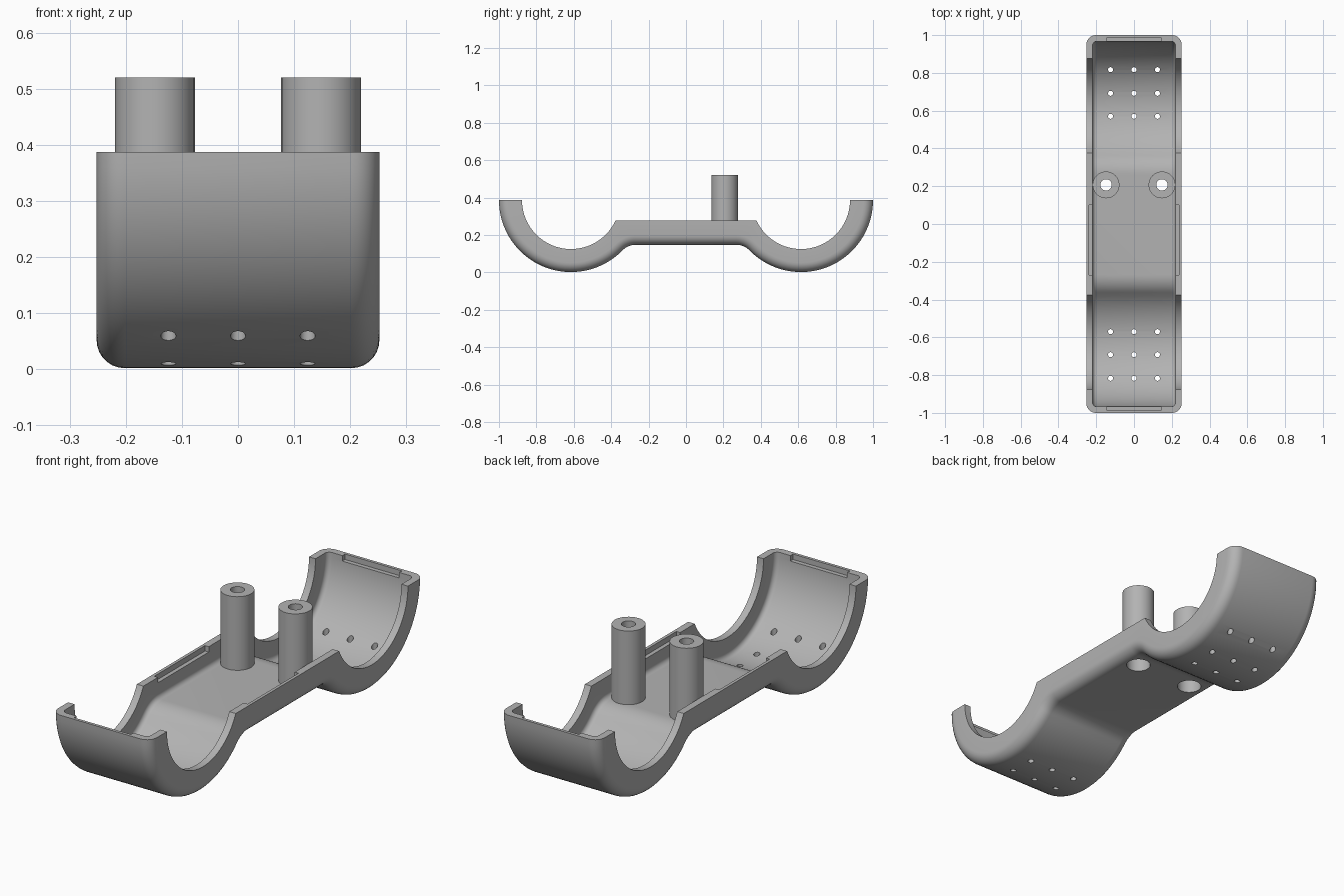
import bpy, bmesh
from math import sin, cos, pi, atan2, sqrt
from mathutils import Vector, Matrix

cube = bpy.data.objects.get("Cube")
if cube:
    bpy.data.objects.remove(cube)

grey = bpy.data.materials.new("plain grey")
grey.use_nodes = True
colour = (0.45, 0.45, 0.45, 1)
grey.diffuse_color = colour
grey.node_tree.nodes["Principled BSDF"].inputs["Base Color"].default_value = colour

HALF_W, WALL = 0.252, 0.033
R_OUT, R_RIM, CY, CZ = 0.385, 0.262, 0.615, 0.387
FLOOR, RIM = 0.148, 0.279
FILLET = 0.1
POST_X, POST_Y = 0.148, 0.207


def make_object(name, bm):
    bmesh.ops.recalc_face_normals(bm, faces=bm.faces[:])
    mesh = bpy.data.meshes.new(name)
    bm.to_mesh(mesh)
    bm.free()
    mesh.materials.append(grey)
    obj = bpy.data.objects.new(name, mesh)
    bpy.context.collection.objects.link(obj)
    return obj


def smooth(obj):
    bpy.ops.object.select_all(action='DESELECT')
    obj.select_set(True)
    bpy.context.view_layer.objects.active = obj
    bpy.ops.object.shade_smooth_by_angle(angle=0.6)


def stations():
    """Outer point, inward normal and rim point along the length, +y end to -y end."""
    centre = Vector((CY, CZ))
    fz = FLOOR - FILLET
    fy = CY - sqrt((R_OUT + FILLET) ** 2 - (CZ - fz) ** 2)
    turn = atan2(CZ - fz, fy - CY)
    half = []
    # cradle arc
    for i in range(33):
        a = -turn * i / 32
        d = Vector((cos(a), sin(a)))
        half.append((centre + d * R_OUT, -d, centre + d * R_RIM))
    # blend from the cradle into the flat middle, with the rim corner half way
    corner = pi + atan2(CZ - RIM, sqrt(R_RIM ** 2 - (CZ - RIM) ** 2))
    corner_y = CY + R_RIM * cos(corner)
    start = atan2(CZ - fz, CY - fy)
    for j in range(1, 9):
        a = start + (pi / 2 - start) * j / 8
        n = Vector((cos(a), sin(a)))
        if j <= 4:
            b = (2 * pi - turn) + (corner - 2 * pi + turn) * j / 4
            rim = centre + Vector((cos(b), sin(b))) * R_RIM
        else:
            rim = Vector((corner_y + (fy - corner_y) * (j - 4) / 4, RIM))
        half.append((Vector((fy, fz)) + n * FILLET, n, rim))
    flip = [tuple(Vector((-v.x, v.y)) for v in s) for s in reversed(half)]
    return half + flip


def u_section(o, n, rim, x, depth, r):
    """One U-shaped line across the width with rounded lower corners."""
    side = [(x, rim)]
    for k in range(8):
        a = pi / 2 * k / 7
        side.append((x - r + r * cos(a), o + n * (depth + r - r * sin(a))))
    pts = side + [(-px, p) for px, p in reversed(side)]
    return [Vector((px, p.x, p.y)) for px, p in pts]


# Tray: a U section swept along the double cradle
bm = bmesh.new()
rows = []
for o, n, rim in stations():
    outer = u_section(o, n, rim, HALF_W, 0, 0.05)
    inner = u_section(o, n, rim, HALF_W - WALL, WALL, 0.022)
    rows.append([bm.verts.new(p) for p in outer + inner[::-1]])
count = len(rows[0])
for a, b in zip(rows, rows[1:]):
    for k in range(count):
        m = (k + 1) % count
        bm.faces.new((a[k], a[m], b[m], b[k]))
for row in (rows[0], rows[-1]):
    for k in range(count // 2 - 1):
        bm.faces.new((row[k], row[k + 1], row[count - 2 - k], row[count - 1 - k]))
tray = make_object("tray", bm)

# Cutters: drain holes, screw openings and recesses in the rims
bm = bmesh.new()


def drill(x, y, r, z0, z1, sides):
    bmesh.ops.create_cone(bm, cap_ends=True, segments=sides, radius1=r, radius2=r,
                          depth=z1 - z0,
                          matrix=Matrix.Translation((x, y, (z0 + z1) / 2)))


def box(centre, size):
    bmesh.ops.create_cube(bm, size=1, matrix=Matrix.Translation(centre)
                          @ Matrix.Diagonal((*size, 1)))


for s in (-1, 1):
    for y in (0.57, 0.692, 0.817):
        for x in (-0.124, 0, 0.124):
            drill(x, s * y, 0.0135, -0.05, 0.2, 16)
    drill(s * POST_X, POST_Y, 0.053, 0.1, 0.24, 32)
    box((0, s * 0.965, CZ), (0.29, 0.042, 0.05))
    box((s * 0.217, -0.085, RIM), (0.042, 0.37, 0.05))
cutter = make_object("cutter", bm)
cutter.hide_render = True

cut = tray.modifiers.new("openings", 'BOOLEAN')
cut.operation, cut.solver, cut.object = 'DIFFERENCE', 'EXACT', cutter
bpy.context.view_layer.objects.active = tray
bpy.ops.object.modifier_apply(modifier=cut.name)
bpy.data.objects.remove(cutter)
smooth(tray)

# Screw posts: hollow turned columns with a wide bore from below
bore = [(0.071, 0.16), (0.071, 0.52), (0.03, 0.52), (0.03, 0.42), (0.053, 0.42), (0.053, 0.16)]
for s, side in ((1, "left"), (-1, "right")):
    bm = bmesh.new()
    rings = []
    for i in range(32):
        a = 2 * pi * i / 32
        rings.append([bm.verts.new((s * POST_X + r * cos(a), POST_Y + r * sin(a), z))
                      for r, z in bore])
    for i in range(32):
        a, b = rings[i], rings[(i + 1) % 32]
        for k in range(len(bore)):
            m = (k + 1) % len(bore)
            bm.faces.new((a[k], a[m], b[m], b[k]))
    smooth(make_object("screw_post_" + side, bm))
